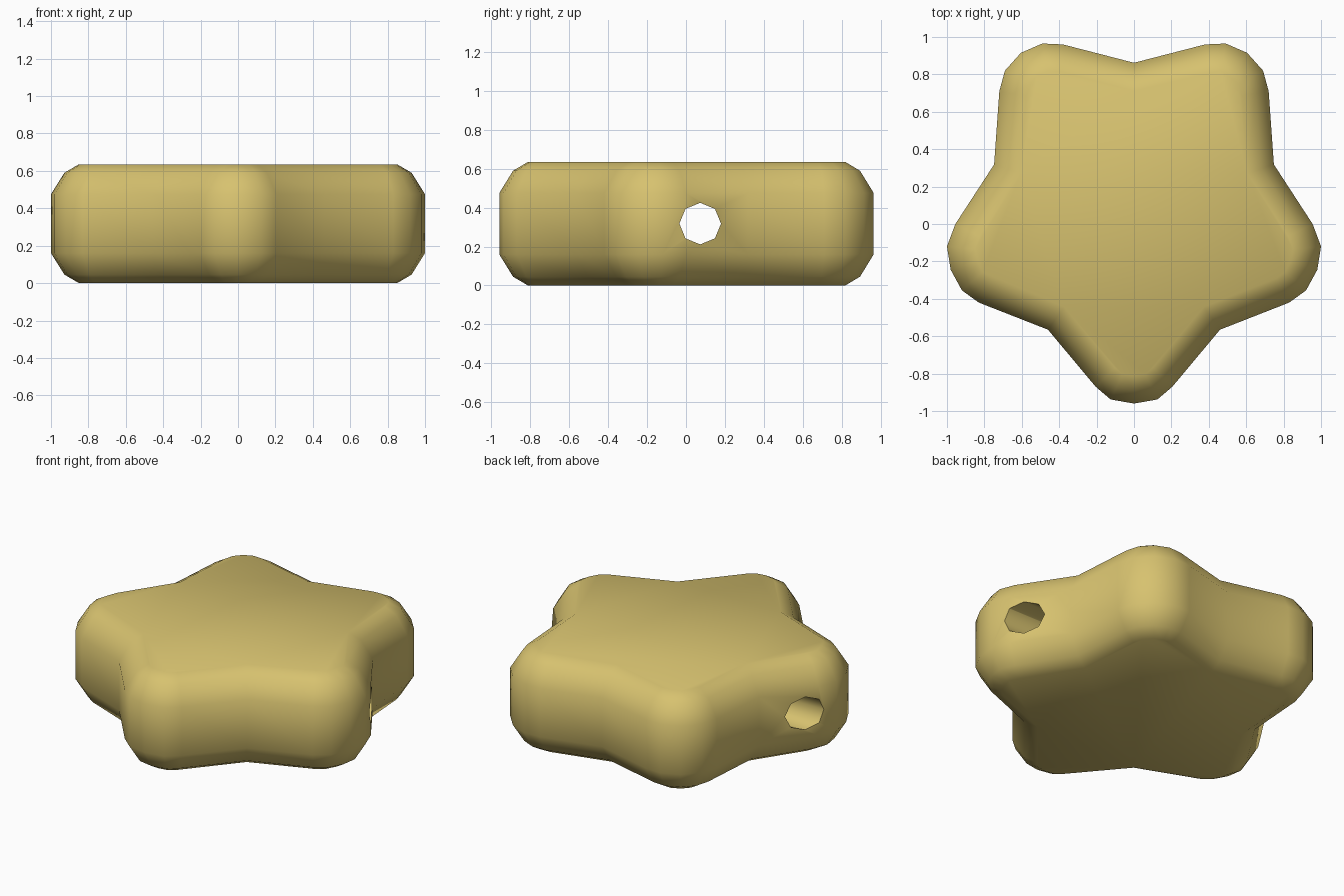
import bpy, bmesh, math
from mathutils import Vector

if "Cube" in bpy.data.objects:
    bpy.data.objects.remove(bpy.data.objects["Cube"])

gold = bpy.data.materials.new("pale_gold")
gold.diffuse_color = (0.68, 0.54, 0.16, 1)
gold.use_nodes = True
gold.node_tree.nodes["Principled BSDF"].inputs["Base Color"].default_value = gold.diffuse_color

# Right half of the star outline, from the top notch to the bottom tip
half = [(0, .862), (.38, .96), (.49, .965), (.605, .915), (.69, .82), (.72, .71),
        (.748, .318), (.955, 0), (1, -.12), (.98, -.245), (.92, -.355), (.83, -.42),
        (.46, -.565), (.205, -.87), (.125, -.938), (0, -.96)]
outline = [Vector(p) for p in half + [(-x, y) for x, y in half[-2:0:-1]]]


def inset(points, d):
    """Move a clockwise outline inwards by d, with mitred corners."""
    result = []
    n = len(points)
    for i, p in enumerate(points):
        a = (p - points[i - 1]).normalized()
        b = (points[(i + 1) % n] - p).normalized()
        na, nb = Vector((a.y, -a.x)), Vector((b.y, -b.x))
        m = (na + nb).normalized()
        result.append(p + m * d / m.dot(na))
    return result


def new_object(name, bm):
    bmesh.ops.recalc_face_normals(bm, faces=bm.faces)
    mesh = bpy.data.meshes.new(name)
    bm.to_mesh(mesh)
    bm.free()
    mesh.materials.append(gold)
    obj = bpy.data.objects.new(name, mesh)
    bpy.context.collection.objects.link(obj)
    return obj


# Star body: stacked outlines following the rounded edge profile
profile = [(0, .145), (.045, .07), (.16, 0), (.475, 0), (.59, .07), (.635, .145)]
bm = bmesh.new()
rings = [[bm.verts.new((p.x, p.y, z)) for p in inset(outline, d)] for z, d in profile]
count = len(outline)
for lower, upper in zip(rings, rings[1:]):
    for i in range(count):
        j = (i + 1) % count
        bm.faces.new((lower[i], lower[j], upper[j], upper[i]))
bm.faces.new(rings[0])
bm.faces.new(rings[-1])
star = new_object("star_bead", bm)

# Eight-sided threading hole from side to side
bm = bmesh.new()
bmesh.ops.create_cone(bm, cap_ends=True, segments=8, radius1=.107, radius2=.107, depth=3)
cutter = new_object("hole_cutter", bm)
cutter.rotation_euler = (0, math.pi / 2, 0)
cutter.location = (0, .073, .318)
cutter.hide_render = True

cut = star.modifiers.new("threading_hole", "BOOLEAN")
cut.operation = "DIFFERENCE"
cut.solver = "EXACT"
cut.object = cutter
bpy.context.view_layer.objects.active = star
star.select_set(True)
bpy.ops.object.modifier_apply(modifier=cut.name)
bpy.data.objects.remove(cutter)

# Smooth shading, with only the hole rim left sharp
bpy.ops.object.shade_smooth_by_angle(angle=math.radians(65))
